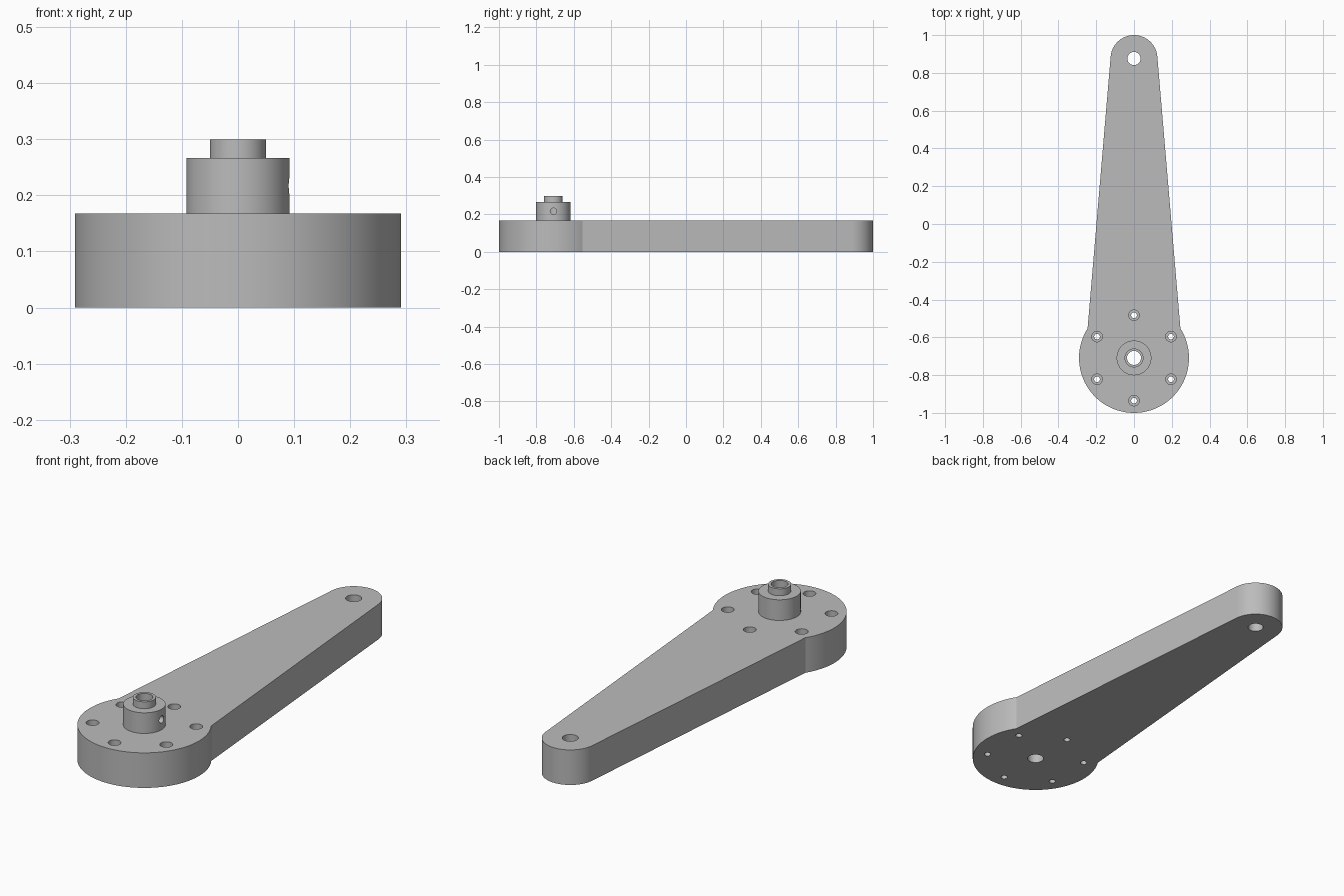
import bpy, bmesh
from math import cos, sin, pi, radians

cube = bpy.data.objects.get("Cube")
if cube:
    bpy.data.objects.remove(cube, do_unlink=True)

HUB_Y, HUB_R = -0.709, 0.291      # large end of the arm
TIP_Y, TIP_R = 0.876, 0.124       # small end of the arm
TOP = 0.168                       # arm thickness

grey = bpy.data.materials.new("plain_grey")
grey.use_nodes = True
grey.diffuse_color = (0.5, 0.5, 0.5, 1)
grey.node_tree.nodes["Principled BSDF"].inputs["Base Color"].default_value = (0.5, 0.5, 0.5, 1)


def arc(cy, r, start, end, steps):
    angles = [radians(start + (end - start) * i / steps) for i in range(steps + 1)]
    return [(r * cos(a), cy + r * sin(a)) for a in angles]


def extrude_outline(name, outline, height):
    bm = bmesh.new()
    base = bm.faces.new([bm.verts.new((x, y, 0)) for x, y in outline])
    top = bmesh.ops.extrude_face_region(bm, geom=[base])["geom"]
    verts = [v for v in top if isinstance(v, bmesh.types.BMVert)]
    bmesh.ops.translate(bm, verts=verts, vec=(0, 0, height))
    bmesh.ops.recalc_face_normals(bm, faces=bm.faces)
    mesh = bpy.data.meshes.new(name)
    bm.to_mesh(mesh)
    bm.free()
    mesh.materials.append(grey)
    obj = bpy.data.objects.new(name, mesh)
    bpy.context.collection.objects.link(obj)
    return obj


def cylinder(name, x, y, r, z0, z1, sides=64):
    bpy.ops.mesh.primitive_cylinder_add(vertices=sides, radius=r, depth=z1 - z0,
                                        location=(x, y, (z0 + z1) / 2))
    obj = bpy.context.object
    obj.name = name
    obj.data.materials.append(grey)
    return obj


def combine(target, tool, operation):
    mod = target.modifiers.new(tool.name, 'BOOLEAN')
    mod.operation, mod.solver, mod.object = operation, 'EXACT', tool
    bpy.context.view_layer.objects.active = target
    bpy.ops.object.modifier_apply(modifier=mod.name)
    bpy.data.objects.remove(tool, do_unlink=True)


# Tapered arm: tip arc joined by straight flanks to the hub disc arc
outline = arc(TIP_Y, TIP_R, 5, 175, 40) + arc(HUB_Y, HUB_R, 147.6, 392.4, 80)
arm = extrude_outline("crank_arm", outline, TOP)

# Stepped boss on the hub
combine(arm, cylinder("boss", 0, HUB_Y, 0.092, 0.1, 0.267), 'UNION')
combine(arm, cylinder("boss_collar", 0, HUB_Y, 0.05, 0.2, 0.3), 'UNION')

# Shaft bore and tip hole
combine(arm, cylinder("shaft_bore", 0, HUB_Y, 0.037, -0.1, 0.4), 'DIFFERENCE')
combine(arm, cylinder("tip_hole", 0, TIP_Y, 0.035, -0.1, 0.3, 48), 'DIFFERENCE')

# Ring of counterbored bolt holes
for i in range(6):
    a = radians(30 + 60 * i)
    x, y = 0.226 * cos(a), HUB_Y + 0.226 * sin(a)
    combine(arm, cylinder("bolt_hole", x, y, 0.015, -0.1, 0.3, 32), 'DIFFERENCE')
    combine(arm, cylinder("counterbore", x, y, 0.028, 0.08, 0.3, 32), 'DIFFERENCE')

# Set screw hole from the left flank of the boss into the bore
screw = cylinder("set_screw_hole", 0.075, HUB_Y, 0.017, 0.142, 0.292, 32)
screw.rotation_euler.y = pi / 2
bpy.context.view_layer.update()
combine(arm, screw, 'DIFFERENCE')

# Smooth round walls, crisp edges
bpy.ops.object.select_all(action='DESELECT')
arm.select_set(True)
bpy.context.view_layer.objects.active = arm
bpy.ops.object.shade_smooth_by_angle(angle=radians(20))
